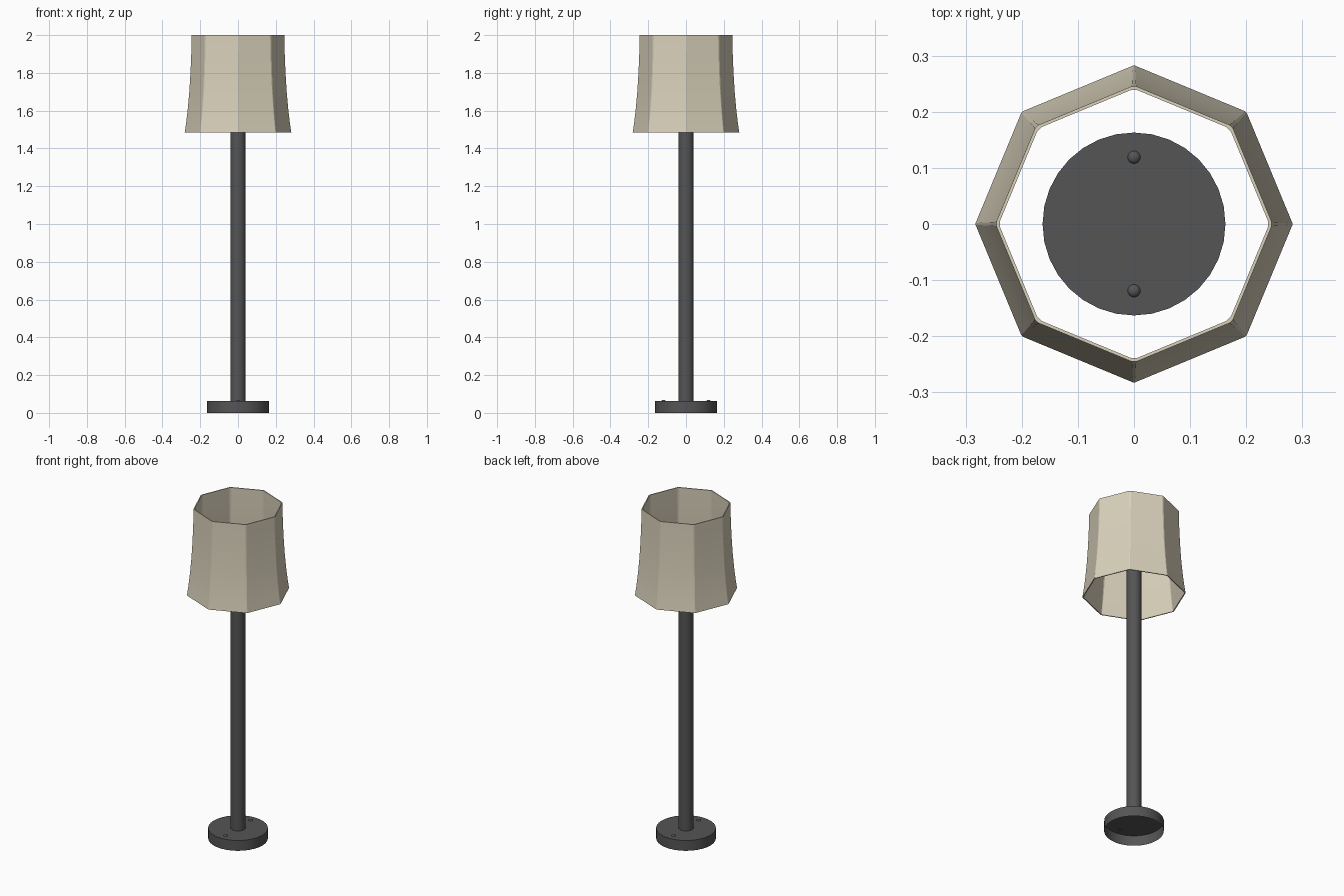
import bpy, bmesh, math
from mathutils import Vector

if "Cube" in bpy.data.objects:
    bpy.data.objects.remove(bpy.data.objects["Cube"])


def material(name, rgb):
    m = bpy.data.materials.new(name)
    m.diffuse_color = (*rgb, 1)
    m.use_nodes = True
    m.node_tree.nodes["Principled BSDF"].inputs["Base Color"].default_value = m.diffuse_color
    return m


DARK = material("dark_metal", (0.09, 0.09, 0.09))
CREAM = material("cream_fabric", (0.70, 0.64, 0.50))


def octagon(r, z, chamfer):
    """Octagon ring with a corner on each axis, each corner cut into two points."""
    c = [Vector((r * math.cos(i * math.pi / 4), r * math.sin(i * math.pi / 4), z)) for i in range(8)]
    pts = []
    for i in range(8):
        pts += [c[i].lerp(c[i - 1], chamfer), c[i].lerp(c[(i + 1) % 8], chamfer)]
    return pts


def circle(r, z, n):
    return [Vector((r * math.cos(2 * math.pi * i / n), r * math.sin(2 * math.pi * i / n), z)) for i in range(n)]


def loft(name, rings, mat, angle, cap=False, closed=False):
    bm = bmesh.new()
    vs = [[bm.verts.new(p) for p in ring] for ring in rings]
    pairs = list(zip(vs, vs[1:])) + ([(vs[-1], vs[0])] if closed else [])
    for a, b in pairs:
        for i in range(len(a)):
            j = (i + 1) % len(a)
            bm.faces.new((a[i], a[j], b[j], b[i]))
    if cap:
        bm.faces.new(vs[-1])
    me = bpy.data.meshes.new(name)
    bm.to_mesh(me)
    bm.free()
    me.materials.append(mat)
    ob = bpy.data.objects.new(name, me)
    bpy.context.collection.objects.link(ob)
    bpy.ops.object.select_all(action='DESELECT')
    ob.select_set(True)
    bpy.context.view_layer.objects.active = ob
    bpy.ops.object.shade_smooth_by_angle(angle=math.radians(angle))
    return ob


# Base: hollow puck, open underneath
loft("base", [circle(0.163, 0, 32), circle(0.163, 0.062, 32)], DARK, 30, cap=True)

# Pole: open tube ending inside the shade
loft("pole", [circle(0.04, 0.062, 32), circle(0.04, 1.75, 32)], DARK, 30)

# Two domed screws on the base
for name, y in (("front_screw", -0.119), ("back_screw", 0.119)):
    dome = [circle(0.012 * math.cos(a), 0.06 + 0.009 * math.sin(a), 16)
            for a in (math.radians(d) for d in (0, 25, 50, 75))]
    ob = loft(name, dome, DARK, 40, cap=True)
    ob.location.y = y

# Shade: thin octagonal wall flaring towards the bottom
profile = [(0.283, 1.484), (0.275, 1.54), (0.267, 1.61), (0.259, 1.70),
           (0.253, 1.80), (0.249, 1.90), (0.247, 2.0)]
outer = [octagon(r, z, 0.01 + 0.03 * (z - 1.484)) for r, z in profile]
inner = [octagon(r - 0.006, z, 0.01 + 0.05 * (z - 1.484)) for r, z in reversed(profile)]
loft("shade", outer + inner, CREAM, 20, closed=True)
